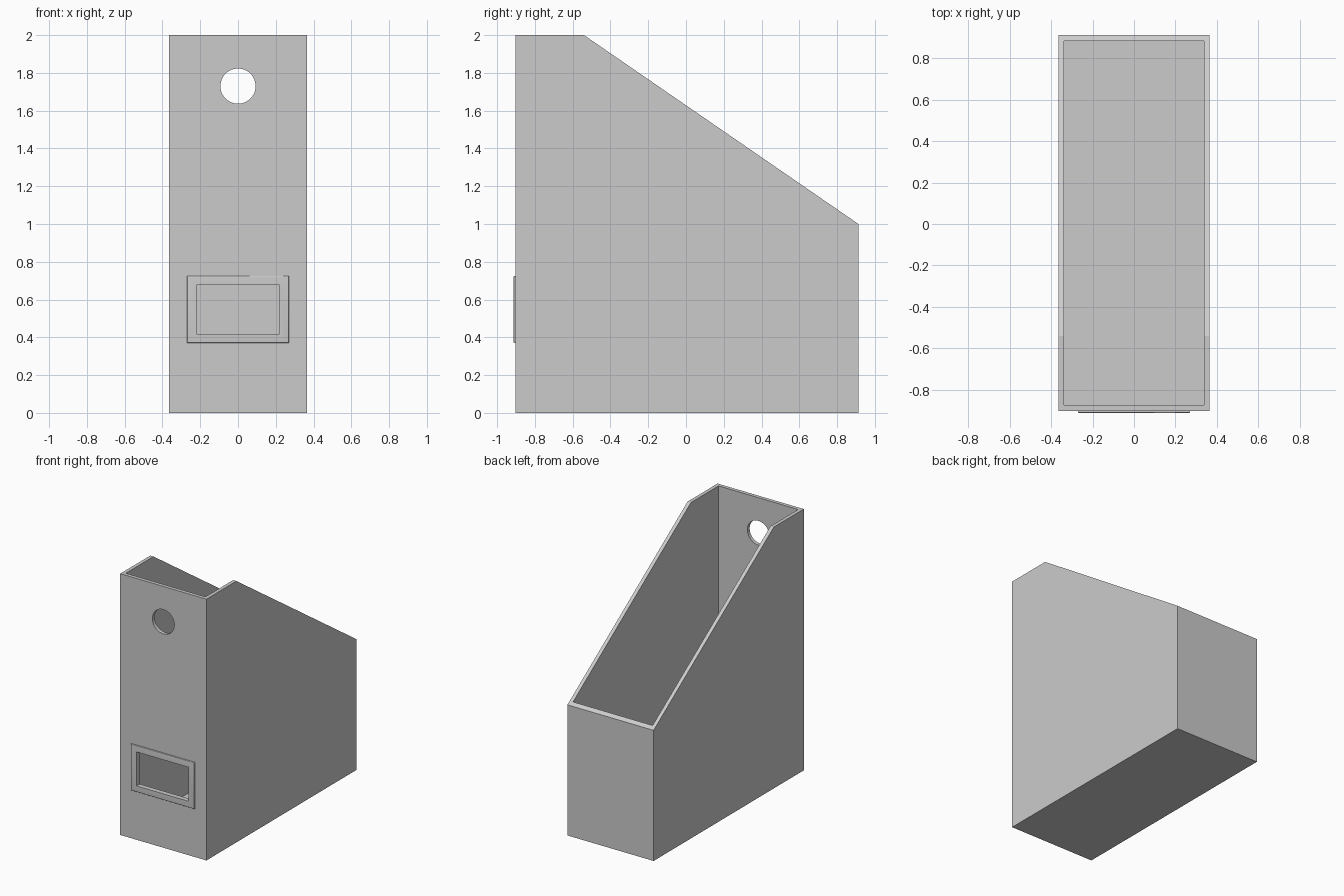
import bpy, bmesh, math

if "Cube" in bpy.data.objects:
    bpy.data.objects.remove(bpy.data.objects["Cube"])

W, YF, YB, T = 0.365, -0.903, 0.913, 0.028   # half width, front, back, wall thickness
FRAME_Y, FRAME_Z = -0.913, 0.548


def new_object(name, bm):
    bmesh.ops.recalc_face_normals(bm, faces=bm.faces)
    mesh = bpy.data.meshes.new(name)
    bm.to_mesh(mesh)
    bm.free()
    ob = bpy.data.objects.new(name, mesh)
    bpy.context.collection.objects.link(ob)
    return ob


def prism(name, half_x, profile):
    """Extrude a (y, z) profile symmetrically along x."""
    bm = bmesh.new()
    face = bm.faces.new([bm.verts.new((-half_x, y, z)) for y, z in profile])
    ext = bmesh.ops.extrude_face_region(bm, geom=[face])
    verts = [g for g in ext["geom"] if isinstance(g, bmesh.types.BMVert)]
    bmesh.ops.translate(bm, verts=verts, vec=(2 * half_x, 0, 0))
    return new_object(name, bm)


def block(name, half_x, y0, y1, z0, z1):
    return prism(name, half_x, [(y0, z0), (y1, z0), (y1, z1), (y0, z1)])


def select_only(ob):
    bpy.ops.object.select_all(action='DESELECT')
    ob.select_set(True)
    bpy.context.view_layer.objects.active = ob


def cut(target, cutter):
    mod = target.modifiers.new("cut", 'BOOLEAN')
    mod.operation, mod.solver, mod.object = 'DIFFERENCE', 'EXACT', cutter
    select_only(target)
    bpy.ops.object.modifier_apply(modifier=mod.name)


# Slanted holder body, hollowed out
body = prism("holder_body", W, [(YF, 0), (YB, 0), (YB, 1), (-0.54, 2), (YF, 2)])
cavity = block("cavity_cutter", W - T, YF + T, YB - T, T, 2.5)
cut(body, cavity)

# Label frame with rounded front outer edges
frame = block("label_frame", 0.27, FRAME_Y, YF, FRAME_Z - 0.178, FRAME_Z + 0.178)
bm = bmesh.new()
bm.from_mesh(frame.data)
rim = [e for e in bm.edges if all(v.co.y < FRAME_Y + 1e-4 for v in e.verts)]
bmesh.ops.bevel(bm, geom=rim, offset=0.006, segments=4, profile=0.5, affect='EDGES')
bm.to_mesh(frame.data)
bm.free()

# Label window through frame and front wall
window = block("window_cutter", 0.22, -1.0, -0.8, FRAME_Z - 0.13, FRAME_Z + 0.13)
cut(body, window)
cut(frame, window)

# Round finger hole
bpy.ops.mesh.primitive_cylinder_add(vertices=64, radius=0.093, depth=0.2,
                                    location=(0, YF, 1.73), rotation=(math.pi / 2, 0, 0))
hole = bpy.context.object
hole.name = "finger_hole_cutter"
cut(body, hole)

for cutter in (cavity, window, hole):
    bpy.data.objects.remove(cutter, do_unlink=True)

for ob in (body, frame):
    select_only(ob)
    bpy.ops.object.shade_smooth_by_angle(angle=math.radians(30))
